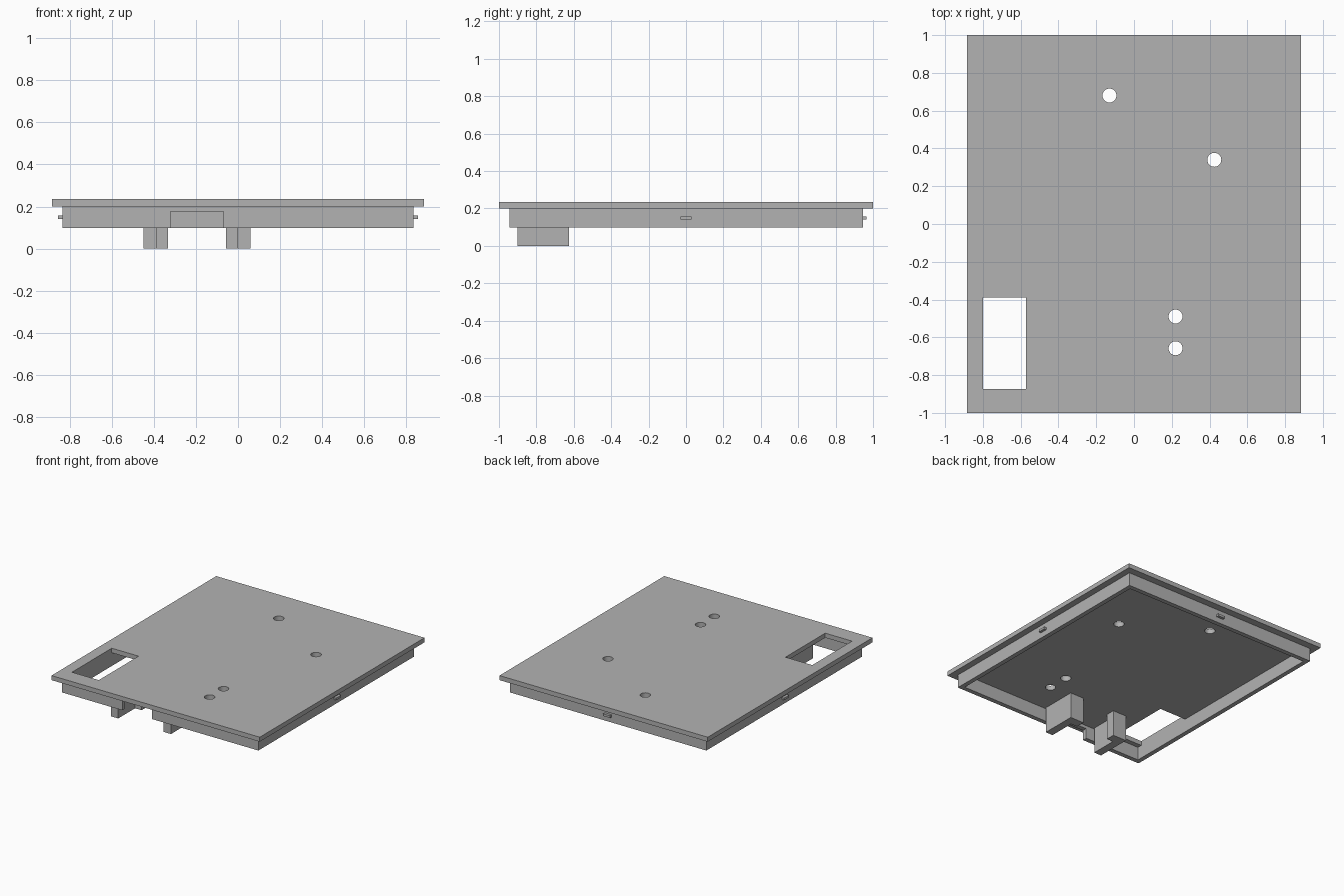
import bpy

if "Cube" in bpy.data.objects:
    bpy.data.objects.remove(bpy.data.objects["Cube"], do_unlink=True)

grey = bpy.data.materials.new("matte_grey")
grey.use_nodes = True
grey.diffuse_color = (0.45, 0.45, 0.45, 1)
grey.node_tree.nodes["Principled BSDF"].inputs["Base Color"].default_value = (0.45, 0.45, 0.45, 1)


def box(name, x, y, z):
    """Box from (min, max) ranges on each axis."""
    corners = [(a, b, c) for a in x for b in y for c in z]
    faces = [(0, 1, 3, 2), (4, 6, 7, 5), (0, 4, 5, 1),
             (2, 3, 7, 6), (0, 2, 6, 4), (1, 5, 7, 3)]
    mesh = bpy.data.meshes.new(name)
    mesh.from_pydata(corners, [], faces)
    mesh.materials.append(grey)
    obj = bpy.data.objects.new(name, mesh)
    bpy.context.collection.objects.link(obj)
    return obj


def cut(obj, cutters):
    """Subtract the cutters, bake the result and discard them."""
    for cutter in cutters:
        cutter.hide_render = True
        mod = obj.modifiers.new("cut", 'BOOLEAN')
        mod.operation = 'DIFFERENCE'
        mod.solver = 'EXACT'
        mod.object = cutter
    bpy.context.view_layer.update()
    graph = bpy.context.evaluated_depsgraph_get()
    baked = bpy.data.meshes.new_from_object(obj.evaluated_get(graph))
    obj.modifiers.clear()
    obj.data = baked
    for cutter in cutters:
        bpy.data.objects.remove(cutter, do_unlink=True)


def extrude_outline(name, outline, z0, z1):
    """Vertical prism from a plan outline."""
    n = len(outline)
    verts = [(x, y, z) for z in (z0, z1) for x, y in outline]
    faces = [tuple(reversed(range(n))), tuple(range(n, 2 * n))]
    faces += [(i, (i + 1) % n, n + (i + 1) % n, n + i) for i in range(n)]
    mesh = bpy.data.meshes.new(name)
    mesh.from_pydata(verts, [], faces)
    mesh.materials.append(grey)
    obj = bpy.data.objects.new(name, mesh)
    bpy.context.collection.objects.link(obj)
    return obj


RIM_Z, PLATE_Z, TOP_Z = 0.098, 0.2, 0.235
WALL_X, WALL_Y, WALL = 0.835, 0.945, 0.035

# Cover plate with a rectangular window and four round holes
plate = box("cover_plate", (-0.885, 0.885), (-1, 1), (PLATE_Z, TOP_Z))
cutters = [box("window_cutter", (-0.8, -0.572), (-0.873, -0.39), (0.18, 0.3))]
for x, y in [(-0.13, 0.68), (0.425, 0.34), (0.22, -0.49), (0.22, -0.658)]:
    bpy.ops.mesh.primitive_cylinder_add(vertices=32, radius=0.037, depth=0.2,
                                        location=(x, y, PLATE_Z))
    hole = bpy.context.object
    hole.name = "hole_cutter"
    hole.data.materials.append(grey)
    cutters.append(hole)
cut(plate, cutters)

# Skirt wall below the plate, open inside, with a notch at the front
skirt = box("skirt_wall", (-WALL_X, WALL_X), (-WALL_Y, WALL_Y), (RIM_Z, PLATE_Z))
ix, iy = WALL_X - WALL, WALL_Y - WALL
cut(skirt, [box("inside_cutter", (-ix, ix), (-iy, iy), (0, 0.3)),
            box("notch_cutter", (-0.322, -0.07), (-1, -0.85), (0, 0.176))])

# Small snap tabs on the sides and back
OUT, TAB_Z = 0.02, (0.14, 0.157)
box("left_tab", (WALL_X, WALL_X + OUT), (-0.03, 0.03), TAB_Z)
box("right_tab", (-WALL_X - OUT, -WALL_X), (-0.03, 0.03), TAB_Z)
box("back_tab", (-0.03, 0.03), (WALL_Y, WALL_Y + OUT), TAB_Z)

# Pair of mirrored L-shaped holders facing each other behind the notch
CENTRE = -0.195
for name, side in (("left_holder", 1), ("right_holder", -1)):
    plan = [(0.138, -0.625), (0.138, -0.695), (0.193, -0.695),
            (0.193, -0.9), (0.255, -0.9), (0.255, -0.625)]
    outline = [(CENTRE + side * x, y) for x, y in plan][::side]
    extrude_outline(name, outline, 0, PLATE_Z)
